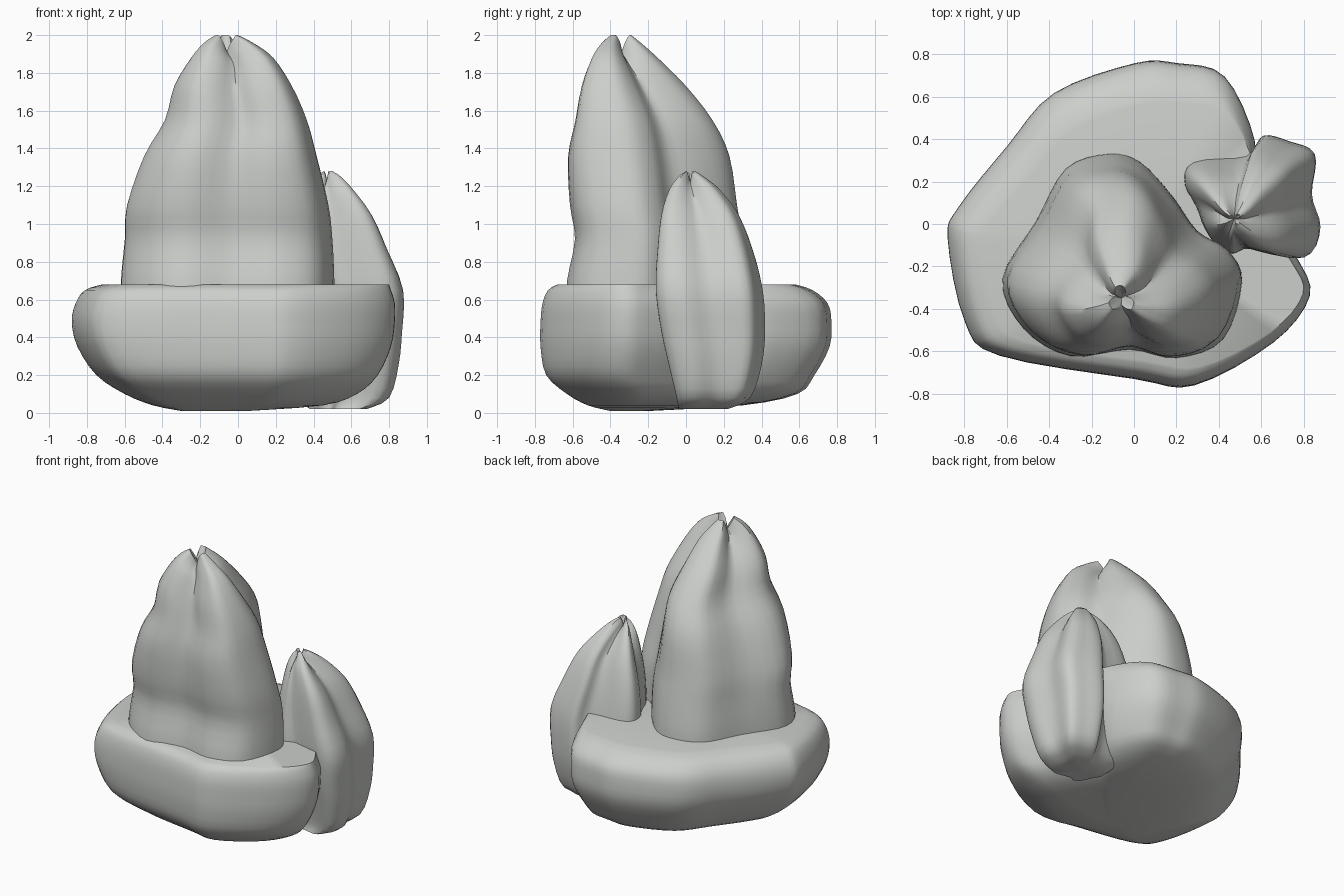
import bpy, bmesh, math

cube = bpy.data.objects.get("Cube")
if cube:
    bpy.data.objects.remove(cube, do_unlink=True)

stone = bpy.data.materials.new("pale_grey")
stone.use_nodes = True
colour = (.6, .62, .59, 1)
stone.diffuse_color = colour
stone.node_tree.nodes["Principled BSDF"].inputs["Base Color"].default_value = colour


def spline(points, steps, closed):
    """Resample a row of tuples with a smooth curve through every point."""
    count = len(points)
    spans = count if closed else count - 1

    def pick(i):
        return points[i % count] if closed else points[min(max(i, 0), count - 1)]

    result = []
    for i in range(spans):
        before, start, end, after = (pick(i + k) for k in (-1, 0, 1, 2))
        for step in range(steps):
            t = step / steps
            result.append(tuple(
                b + t / 2 * (c - a + t * (2*a - 5*b + 4*c - d + t * (3*(b - c) + d - a)))
                for a, b, c, d in zip(before, start, end, after)))
    if not closed:
        result.append(points[-1])
    return result


def crease_strength(angle, creases):
    """One in the bottom of a crease, fading to zero at its shoulders."""
    strength = 0
    for direction, width in creases:
        gap = abs((angle - math.radians(direction) + math.pi) % math.tau - math.pi)
        strength = max(strength, 1 - gap / math.radians(width))
    return strength


def loft(name, outline, levels, creases=(), pinch=0, dip=0, sink=0):
    """Stretch one outline to the x and y limits of each level and skin the rings."""
    outline = spline(outline, 4, True)
    xs, ys = zip(*outline)
    low_x, high_x, low_y, high_y = min(xs), max(xs), min(ys), max(ys)
    unit = [((x - low_x) / (high_x - low_x) * 2 - 1,
             (y - low_y) / (high_y - low_y) * 2 - 1) for x, y in outline]
    rows = spline(levels, 3, False)
    bottom, top = rows[0][0], rows[-1][0]

    bm = bmesh.new()
    rings = []
    for z, left, right, front, back in rows:
        rise = max(0, (z - bottom) / (top - bottom))
        ring = []
        for u, v in unit:
            cut = crease_strength(math.atan2(v, u), creases)
            scale = 1 - pinch * cut * rise ** 3
            x = (left + right) / 2 + u * scale * (right - left) / 2
            y = (front + back) / 2 + v * scale * (back - front) / 2
            ring.append(bm.verts.new((x, y, z - dip * cut * rise ** 8)))
        rings.append(ring)

    for lower, upper in zip(rings, rings[1:]):
        for i in range(len(lower)):
            j = (i + 1) % len(lower)
            bm.faces.new((lower[i], lower[j], upper[j], upper[i]))

    # Close both ends with fans
    for ring, row, drop in ((rings[0], rows[0], 0), (rings[-1], rows[-1], sink)):
        z, left, right, front, back = row
        hub = bm.verts.new(((left + right) / 2, (front + back) / 2, z - drop))
        for i in range(len(ring)):
            bm.faces.new((ring[i], ring[(i + 1) % len(ring)], hub))
    bmesh.ops.recalc_face_normals(bm, faces=bm.faces)

    mesh = bpy.data.meshes.new(name)
    bm.to_mesh(mesh)
    bm.free()
    mesh.materials.append(stone)
    obj = bpy.data.objects.new(name, mesh)
    bpy.context.collection.objects.link(obj)
    bpy.ops.object.select_all(action='DESELECT')
    obj.select_set(True)
    bpy.context.view_layer.objects.active = obj
    bpy.ops.object.shade_smooth_by_angle(angle=math.radians(45))
    return obj


# Broad rounded base with a flat top and a notch for the small bud
loft("base",
     [(-.88, -.07), (-.83, .08), (-.6, .37), (-.38, .62), (0, .76), (.2, .76),
      (.42, .7), (.56, .4), (.53, .2), (.64, .02), (.76, -.16), (.82, -.34),
      (.65, -.56), (.28, -.76), (0, -.73), (-.64, -.62), (-.8, -.46)],
     [(.01, -.3, .05, -.4, -.2), (.04, -.45, .45, -.52, .3), (.1, -.6, .63, -.63, .59),
      (.2, -.75, .74, -.74, .68), (.35, -.85, .81, -.77, .76), (.48, -.88, .83, -.77, .77),
      (.58, -.86, .83, -.76, .75), (.65, -.81, .81, -.73, .67), (.68, -.72, .8, -.68, .58)])

# Tall bud of three lobes
loft("large_bud",
     [(-.62, -.26), (-.46, .02), (-.32, .27), (-.12, .34), (.03, .3), (.18, .14),
      (.3, -.03), (.44, -.12), (.51, -.27), (.42, -.55), (.2, -.64), (-.02, -.6),
      (-.3, -.63), (-.52, -.5)],
     [(.5, -.62, .51, -.64, .33), (.7, -.62, .51, -.63, .33), (.92, -.6, .5, -.59, .3),
      (1.1, -.59, .48, -.62, .27), (1.36, -.5, .42, -.64, .23), (1.55, -.39, .37, -.61, .14),
      (1.73, -.34, .29, -.58, 0), (1.88, -.25, .19, -.52, -.15), (1.96, -.18, .08, -.46, -.24),
      (2, -.12, 0, -.41, -.29)],
     creases=[(-88, 40), (27, 45), (160, 40)], pinch=.45, dip=.09, sink=.12)

# Small bud leaning against the notch
loft("small_bud",
     [(.23, .2), (.28, .31), (.53, .35), (.61, .43), (.73, .4), (.85, .34),
      (.84, .15), (.88, -.02), (.8, -.16), (.55, -.12), (.46, -.15), (.37, -.09), (.3, .06)],
     [(.02, .38, .68, -.04, .22), (.08, .33, .8, -.05, .34), (.25, .28, .85, -.09, .4),
      (.43, .25, .87, -.13, .42), (.65, .23, .88, -.16, .41), (.87, .25, .8, -.15, .36),
      (1.05, .3, .72, -.13, .29), (1.18, .36, .62, -.09, .19), (1.25, .41, .55, -.04, .1),
      (1.28, .45, .5, 0, .05)],
     creases=[(100, 35), (-115, 35), (-10, 30), (180, 30)], pinch=.35, dip=.06, sink=.06)
